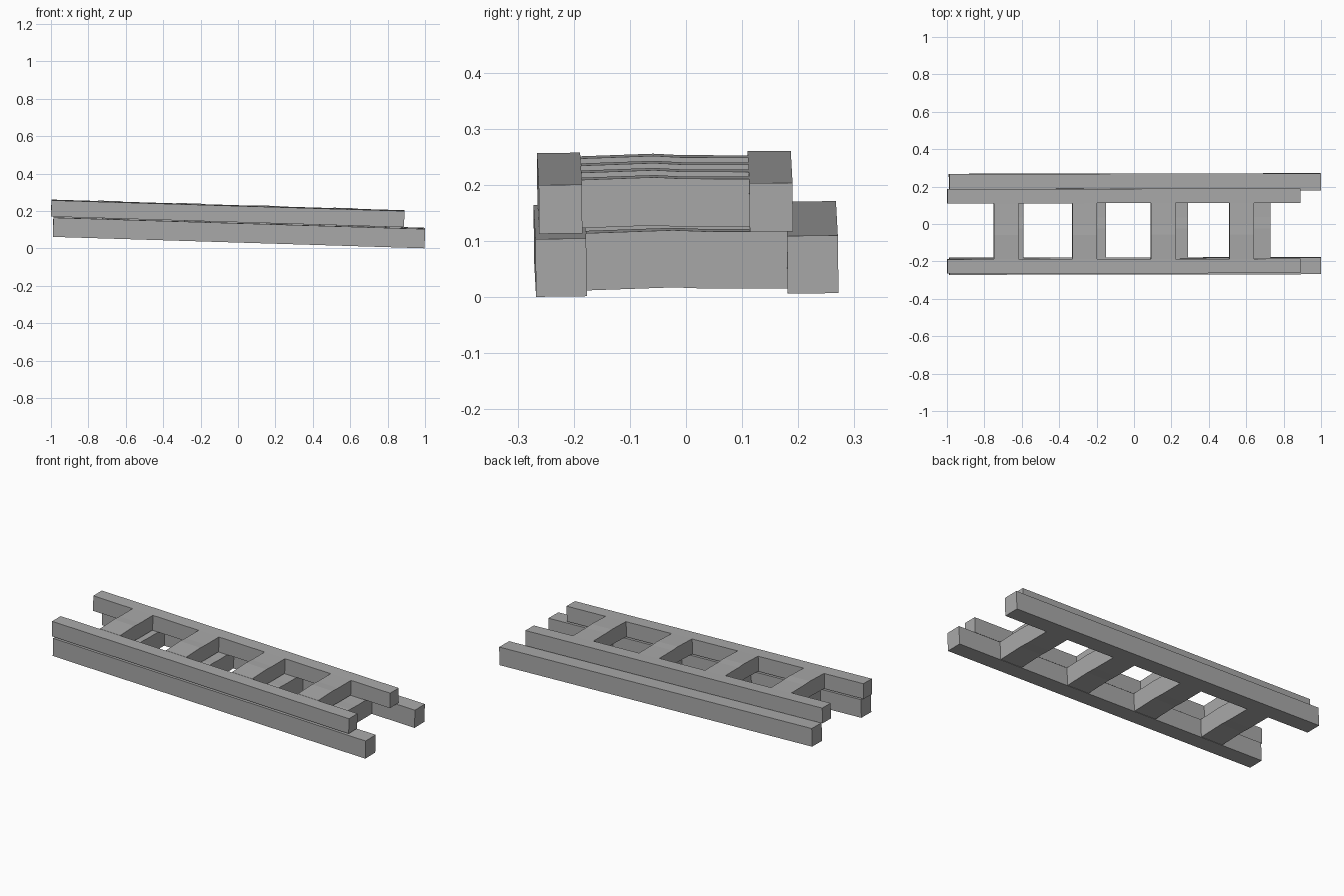
import bpy
import bmesh
from mathutils import Matrix, Vector, Euler

if "Cube" in bpy.data.objects:
    bpy.data.objects.remove(bpy.data.objects["Cube"])

grey = bpy.data.materials.new("weathered grey")
grey.diffuse_color = (0.40, 0.40, 0.40, 1)
grey.use_nodes = True
grey.node_tree.nodes["Principled BSDF"].inputs["Base Color"].default_value = grey.diffuse_color

# Slight sag-and-rise of each rung: (position across, height offset)
RUNG_SHAPE = [(-1, 0.001), (-0.13, 0.0045), (0.2, 0.0015), (1, 0.0)]


def add_prism(name, profile, x0, x1, frame):
    """Extrude a y-z profile from x0 to x1, then place it in the ladder frame."""
    bm = bmesh.new()
    face = bm.faces.new([bm.verts.new((x0, y, z)) for y, z in profile])
    ext = bmesh.ops.extrude_face_region(bm, geom=[face])
    verts = [g for g in ext["geom"] if isinstance(g, bmesh.types.BMVert)]
    bmesh.ops.translate(bm, verts=verts, vec=Vector((x1 - x0, 0, 0)))
    bmesh.ops.recalc_face_normals(bm, faces=bm.faces)
    mesh = bpy.data.meshes.new(name)
    bm.to_mesh(mesh)
    bm.free()
    mesh.transform(frame)
    mesh.materials.append(grey)
    bpy.context.collection.objects.link(bpy.data.objects.new(name, mesh))


def add_ladder(name, centre, tilt, length, half_gap, rail_w, height, rung_starts, rung_w):
    frame = Matrix.Translation(centre) @ Euler(tilt).to_matrix().to_4x4()
    h = height / 2

    # Side rails
    for side, label in ((-1, "front"), (1, "back")):
        y0 = side * half_gap - rail_w / 2
        y1 = y0 + rail_w
        add_prism(f"{name}_{label}_rail", [(y0, -h), (y1, -h), (y1, h), (y0, h)],
                  -length / 2, length / 2, frame)

    # Broad rungs between the rails
    inner = half_gap - rail_w / 2
    bottom = [(t * inner, -h + dz + 0.001) for t, dz in RUNG_SHAPE]
    top = [(t * inner, h + dz) for t, dz in reversed(RUNG_SHAPE)]
    for i, x in enumerate(rung_starts):
        x -= centre[0]
        add_prism(f"{name}_rung_{i + 1}", bottom + top, x, x + rung_w, frame)


add_ladder("lower_ladder", (0.005, 0.0, 0.086), (0.0125, 0.0307, 0.0017),
           1.988, 0.2243, 0.0905, 0.103, [-0.73 + 0.44 * i for i in range(4)], 0.138)
add_ladder("upper_ladder", (-0.055, -0.0375, 0.187), (0.009, 0.0302, 0.0017),
           1.888, 0.1877, 0.077, 0.087, [-0.75 + 0.42 * i for i in range(4)], 0.13)
